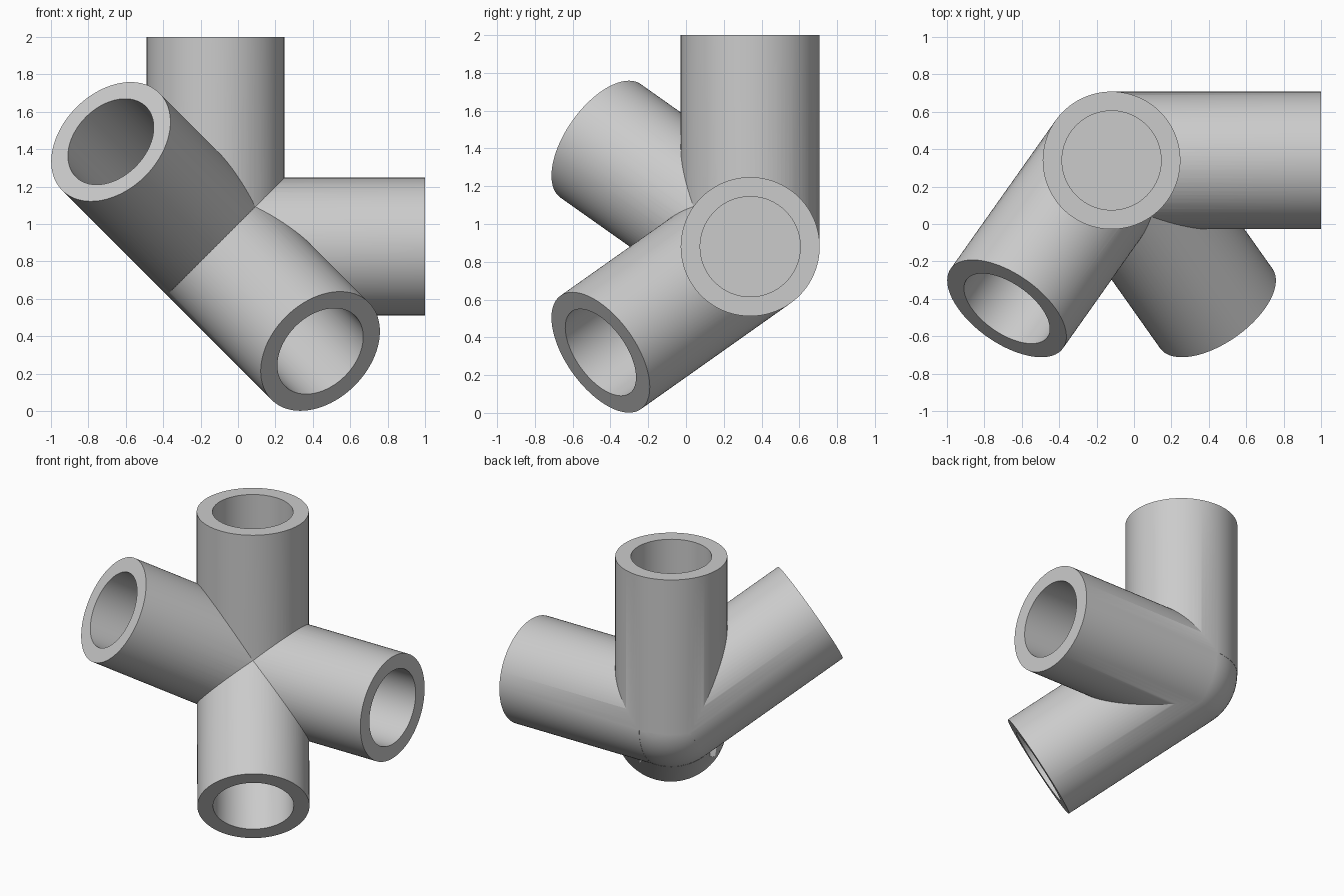
import bpy, math
from mathutils import Vector

if "Cube" in bpy.data.objects:
    bpy.data.objects.remove(bpy.data.objects["Cube"])

HUB = Vector((-0.12, 0.34, 0.88))
R_OUT, R_IN, LENGTH, FLOOR = 0.368, 0.265, 1.12, 0.56
S = math.sqrt(0.5)
ARMS = {
    "upright_arm": (0, 0, 1),
    "side_arm": (1, 0, 0),
    "rising_front_arm": (-0.5, -S, 0.5),
    "falling_front_arm": (0.5, -S, -0.5),
}


def rod(name, direction, radius, start, end):
    """Solid cylinder along a direction from the hub."""
    d = Vector(direction).normalized()
    bpy.ops.mesh.primitive_cylinder_add(
        vertices=96, radius=radius, depth=end - start,
        location=HUB + d * (start + end) / 2,
        rotation=d.to_track_quat('Z', 'Y').to_euler())
    ob = bpy.context.object
    ob.name = name
    return ob


def combine(target, other, operation):
    bpy.context.view_layer.objects.active = target
    mod = target.modifiers.new("join", 'BOOLEAN')
    mod.operation = operation
    mod.solver = 'EXACT'
    mod.object = other
    bpy.ops.object.modifier_apply(modifier=mod.name)
    bpy.data.objects.remove(other, do_unlink=True)


# Rounded hub at the crossing, a hair smaller than the arms
bpy.ops.mesh.primitive_uv_sphere_add(
    segments=64, ring_count=32, radius=R_OUT - 0.001,
    location=HUB, rotation=(0.31, 0.17, 0.23))
fitting = bpy.context.object
fitting.name = "four_way_pipe_fitting"

# Four arms meeting in the hub
for name, d in ARMS.items():
    combine(fitting, rod(name, d, R_OUT, 0, LENGTH), 'UNION')

# Blind sockets in the arm ends
for name, d in ARMS.items():
    combine(fitting, rod(name + "_bore", d, R_IN, FLOOR, LENGTH + 0.1), 'DIFFERENCE')

# Smooth walls with crisp seams and rims
bpy.ops.object.select_all(action='DESELECT')
fitting.select_set(True)
bpy.context.view_layer.objects.active = fitting
bpy.ops.object.shade_smooth_by_angle(angle=math.radians(25))
